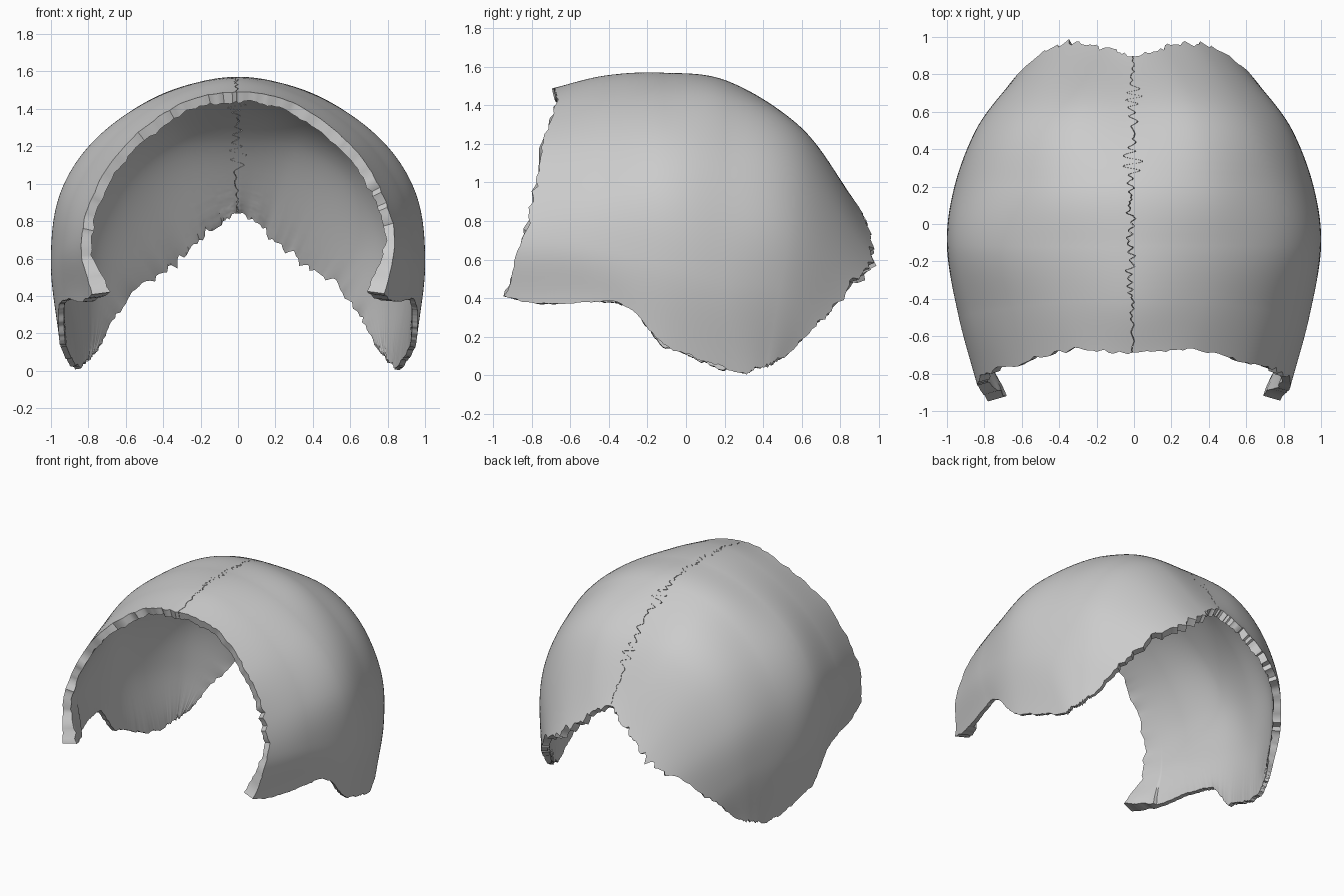
import bpy, math
from mathutils import Vector, noise

if "Cube" in bpy.data.objects:
    bpy.data.objects.remove(bpy.data.objects["Cube"])

# Right-half control net: each row runs from the midline down to the lower edge,
# rows go from the front edge to the back edge
NET = [
    [(0, -.69, 1.49), (.30, -.67, 1.43), (.60, -.74, 1.21), (.77, -.79, .95), (.84, -.85, .68), (.78, -.95, .41)],
    [(0, -.42, 1.555), (.36, -.42, 1.46), (.67, -.45, 1.24), (.87, -.48, .95), (.935, -.50, .66), (.925, -.43, .385)],
    [(0, -.12, 1.57), (.40, -.12, 1.48), (.75, -.12, 1.25), (.95, -.12, .95), (1.0, -.12, .58), (.955, -.12, .16)],
    [(0, .22, 1.525), (.40, .21, 1.45), (.73, .20, 1.20), (.91, .20, .88), (.96, .20, .48), (.88, .26, .02)],
    [(0, .60, 1.28), (.33, .61, 1.25), (.60, .59, 1.08), (.79, .55, .78), (.85, .49, .45), (.83, .42, .06)],
    [(0, .90, .87), (.18, .945, .76), (.36, .965, .60), (.55, .87, .47), (.70, .70, .28), (.78, .52, .10)],
]
ROWS = [[Vector((-x, y, z)) for x, y, z in r[:0:-1]] + [Vector(p) for p in r] for r in NET]
NU, NV = 320, 56


def spline(pts, t):
    """Catmull-Rom curve through pts, extended a little past both ends."""
    n = len(pts) - 1
    i = max(0, min(n - 1, int(t)))
    f = t - i
    b, c = pts[i], pts[i + 1]
    a = pts[i - 1] if i > 0 else b * 2 - c
    d = pts[i + 2] if i < n - 1 else c * 2 - b
    return b + .5 * f * ((c - a) + f * ((2 * a - 5 * b + 4 * c - d) + f * (3 * (b - c) + d - a)))


def surface(u, v):
    return spline([spline(r, v + 5) for r in ROWS], u)


def rough(t, freq, seed):
    return noise.noise(Vector((t * freq, seed, .37))) + .5 * noise.noise(Vector((t * freq * 2.3, seed, 4.1)))


def suture(u):
    """Sideways wander of the midline joint, with groups of long fingers."""
    fingers = .03 + .10 * math.exp(-((u - 3.3) / .14) ** 2) + .12 * math.exp(-((u - 4.25) / .18) ** 2)
    fade = min(1, max(0, (u - .6) / .5))
    wave = math.sin(u * 46 + 2.5 * rough(u, 3, 2.2))
    return -.04 + .07 * rough(u, 5, 7.7) + fade * fingers * wave + .035 * fade * rough(u, 22, 1.3)


def build_bone(name, side):
    verts, weights = [], []
    for i in range(NU + 1):
        u0 = 5 * i / NU
        # lower edge outline: dip at the front, notch behind it, then fine roughness
        wave = .15 * math.sin(math.pi * u0) if u0 < 2 else 0
        low = wave + .05 * rough(u0, 4, 3 + side) + (.02 + .04 * (u0 > 4)) * rough(u0, 14, 9 + side)
        for j in range(NV + 1):
            f = (j / NV) ** 1.25
            v = side * (5 * f + .005) + suture(u0) * (1 - f) ** 6
            v += side * low * f ** 12
            # ragged front and back edges
            front, back = math.exp(-u0 * 7), math.exp(-(5 - u0) * 7)
            u = u0 + .07 * front * rough(v, 7, 5.5) + .085 * back * rough(v, 7, 8.5)
            verts.append(surface(u, v))
            # wall thickness: thin lower edge, heavy front corner, chipped rims
            t = .055 - .025 * f ** 14 * (u0 > .4)
            t += .045 * math.exp(-(u0 / .3) ** 2 - ((1 - f) / .1) ** 2)
            t += .014 * (front + back) * rough(v, 9, 12.5)
            weights.append(t / .15)
    faces = []
    for i in range(NU):
        for j in range(NV):
            a = i * (NV + 1) + j
            q = (a, a + 1, a + NV + 2, a + NV + 1)
            faces.append(q if side > 0 else q[::-1])
    mesh = bpy.data.meshes.new(name)
    mesh.from_pydata(verts, [], faces)
    ob = bpy.data.objects.new(name, mesh)
    bpy.context.collection.objects.link(ob)
    group = ob.vertex_groups.new(name="thickness")
    for k, w in enumerate(weights):
        group.add([k], w, 'REPLACE')

    # give the shell its bone wall, growing inward
    bpy.ops.object.select_all(action='DESELECT')
    ob.select_set(True)
    bpy.context.view_layer.objects.active = ob
    wall = ob.modifiers.new("wall", 'SOLIDIFY')
    wall.thickness, wall.offset, wall.vertex_group = .15, -1, group.name
    bpy.ops.object.modifier_apply(modifier=wall.name)
    bpy.ops.object.shade_smooth_by_angle(angle=math.radians(40))
    return ob


# Two side bones of the skull roof, meeting at the midline joint
build_bone("skull_roof_right", 1)
build_bone("skull_roof_left", -1)
